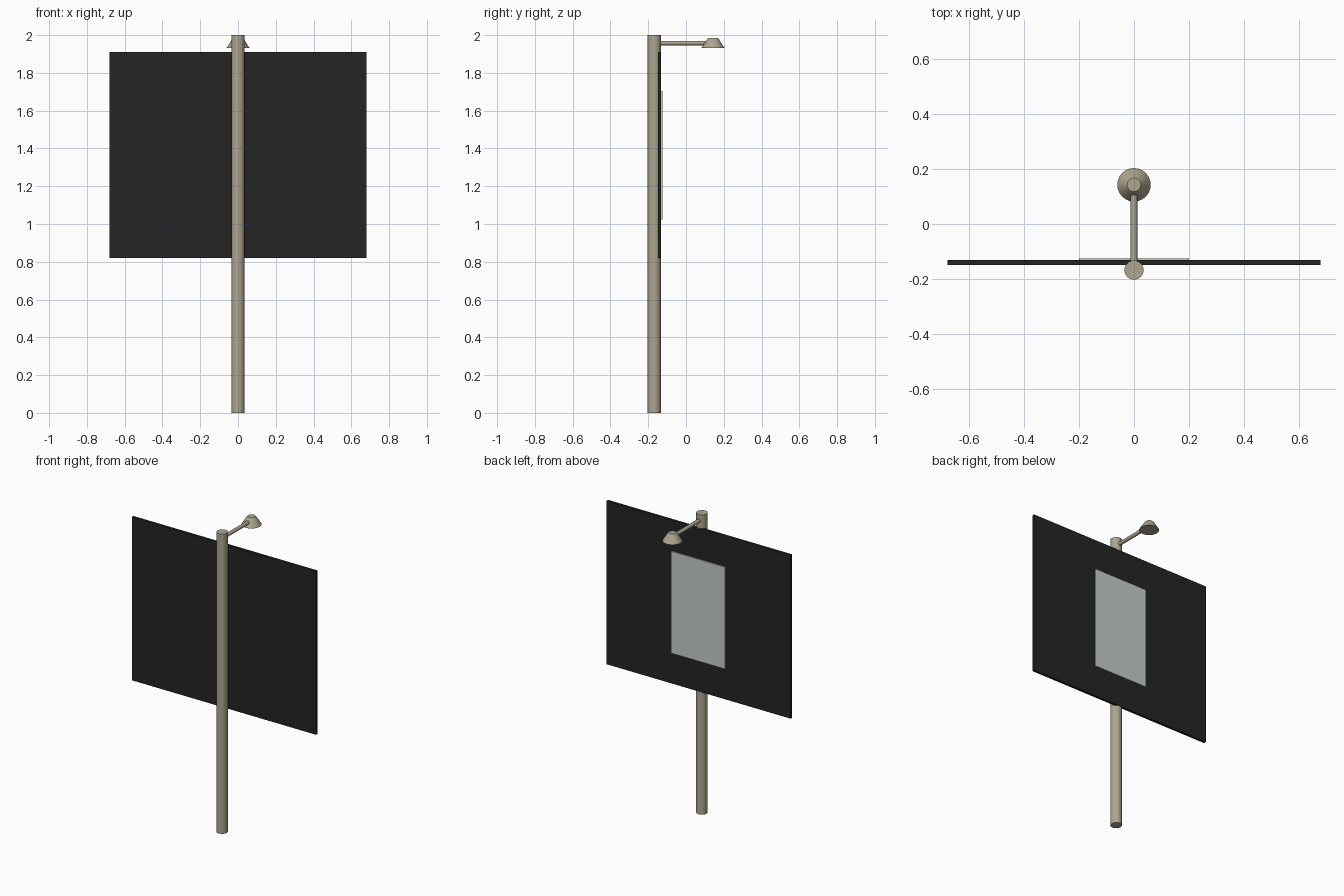
import bpy
import bmesh
import math

cube = bpy.data.objects.get("Cube")
if cube:
    bpy.data.objects.remove(cube, do_unlink=True)


def material(name, rgb):
    mat = bpy.data.materials.new(name)
    mat.use_nodes = True
    color = (*rgb, 1)
    mat.diffuse_color = color
    mat.node_tree.nodes["Principled BSDF"].inputs["Base Color"].default_value = color
    return mat


metal = material("beige metal", (0.42, 0.38, 0.28))
black = material("black board", (0.018, 0.018, 0.018))
paper = material("pale grey sheet", (0.56, 0.60, 0.58))

POST_Y, LAMP_Y, ARM_Z = -0.168, 0.143, 1.958


def finish(obj, name, mat, smooth=False):
    obj.name = name
    obj.data.materials.append(mat)
    if smooth:
        bpy.ops.object.shade_smooth_by_angle(angle=math.radians(30))


def box(name, low, high, mat):
    center = [(a + b) / 2 for a, b in zip(low, high)]
    bpy.ops.mesh.primitive_cube_add(size=1, location=center)
    obj = bpy.context.object
    for v in obj.data.vertices:
        for i in range(3):
            v.co[i] *= high[i] - low[i]
    finish(obj, name, mat)


def lathe(name, profile, location, mat, sides=24, rotation=(0, 0, 0)):
    """Closed round body from (radius, height) rings."""
    bm = bmesh.new()
    rings = []
    for r, z in profile:
        angles = [math.tau * i / sides for i in range(sides)]
        rings.append([bm.verts.new((r * math.cos(a), r * math.sin(a), z)) for a in angles])
    for low, high in zip(rings, rings[1:]):
        for i in range(sides):
            j = (i + 1) % sides
            bm.faces.new((low[i], low[j], high[j], high[i]))
    bm.faces.new(rings[0][::-1])
    bm.faces.new(rings[-1])
    mesh = bpy.data.meshes.new(name)
    bm.to_mesh(mesh)
    bm.free()
    obj = bpy.data.objects.new(name, mesh)
    bpy.context.collection.objects.link(obj)
    bpy.ops.object.select_all(action="DESELECT")
    obj.select_set(True)
    bpy.context.view_layer.objects.active = obj
    obj.location = location
    obj.rotation_euler = rotation
    finish(obj, name, mat, smooth=True)


# Upright post
lathe("post", [(0.035, 0), (0.035, 2)], (0, POST_Y, 0), metal)

# Board on the back of the post, with a sheet mounted on it
box("board", (-0.68, -0.149, 0.82), (0.68, -0.132, 1.91), black)
box("sheet", (-0.2, -0.132, 1.025), (0.2, -0.125, 1.705), paper)

# Lamp arm reaching back over the board
lathe("lamp_arm", [(0.012, 0), (0.012, LAMP_Y - POST_Y)],
      (0, POST_Y, ARM_Z), metal, sides=16, rotation=(-math.pi / 2, 0, 0))

# Conical lamp shade
lathe("lamp_shade", [(0.061, 1.931), (0.033, 1.976), (0.025, 1.986)],
      (0, LAMP_Y, 0), metal)
